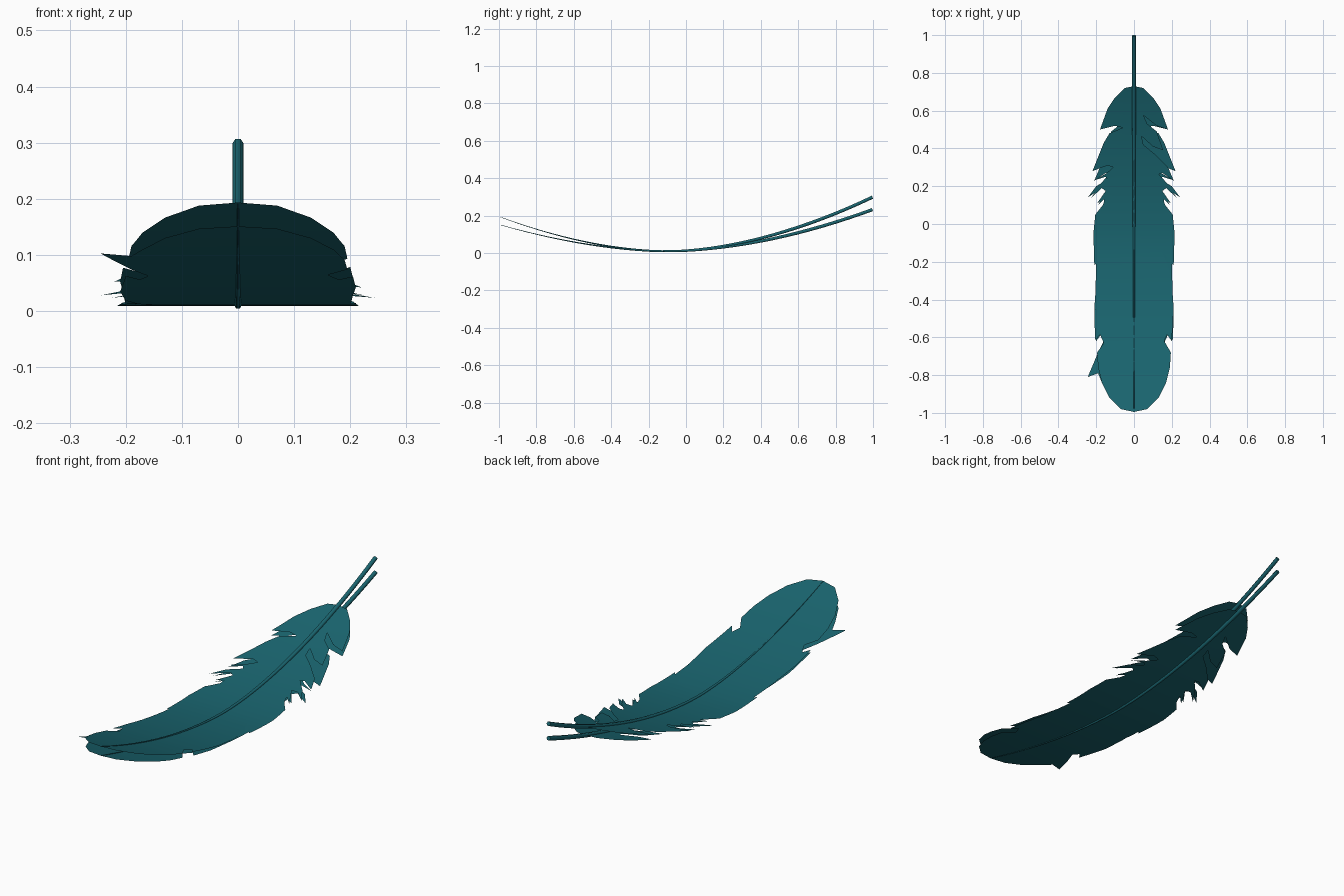
import bpy, bmesh

if "Cube" in bpy.data.objects:
    bpy.data.objects.remove(bpy.data.objects["Cube"])

mat = bpy.data.materials.new("teal")
mat.diffuse_color = (0.01, 0.13, 0.16, 1)
mat.use_nodes = True
mat.node_tree.nodes["Principled BSDF"].inputs["Base Color"].default_value = mat.diffuse_color

# Half outlines of the vane, from quill end to tip: torn side and neat side
TORN = [(.05, .72), (.10, .67), (.14, .61), (.18, .50), (.12, .52), (.05, .575),
        (.07, .53), (.12, .49), (.155, .39), (.10, .41), (.04, .465), (.05, .42),
        (.11, .37), (.18, .30), (.21, .23), (.15, .27), (.13, .265), (.18, .21),
        (.225, .14), (.17, .19), (.14, .19), (.19, .10), (.15, .14), (.165, .10),
        (.205, .05), (.215, -.05), (.21, -.22), (.17, -.17), (.14, -.13),
        (.18, -.22), (.20, -.30), (.21, -.45), (.20, -.62), (.175, -.585), (.16, -.62)]
NEAT = [(.05, .72), (.10, .67), (.14, .61), (.18, .50), (.10, .52), (.06, .51),
        (.13, .48), (.16, .43), (.22, .28), (.14, .31), (.11, .30), (.15, .265),
        (.215, .23), (.15, .25), (.14, .235), (.20, .20), (.245, .14), (.17, .19),
        (.15, .175), (.195, .11), (.16, .13), (.16, .10), (.20, .05), (.215, -.05),
        (.20, -.20), (.205, -.40), (.21, -.50), (.205, -.615), (.18, -.585), (.16, -.63)]
TIP = [(.195, -.68), (.19, -.76), (.17, -.84), (.13, -.92), (.07, -.98)]
STRAY_TIP = [(.19, -.68), (.245, -.81), (.19, -.79), (.17, -.84), (.13, -.92), (.07, -.98)]


def bend(y, s):
    d = y + 0.1
    return 0.009 + s * (0.245 if d > 0 else 0.225) * abs(d) ** 1.8


def vane(name, right, left, s):
    pts = [(0, .73)] + right + [(0, -.995)] + [(-x, y) for x, y in reversed(left)]
    bm = bmesh.new()
    bm.faces.new([bm.verts.new((x, y, 0)) for x, y in pts])
    bmesh.ops.triangulate(bm, faces=bm.faces[:])
    # cut across the length so the sheet can follow the bend
    for i in range(1, 35):
        bmesh.ops.bisect_plane(bm, geom=bm.verts[:] + bm.edges[:] + bm.faces[:],
                               plane_co=(0, -1 + i * .05, 0), plane_no=(0, 1, 0), dist=1e-5)
    for v in bm.verts:
        v.co.z = bend(v.co.y, s)
    bm.normal_update()
    for f in bm.faces:
        f.smooth = True
        if f.normal.z < 0:
            f.normal_flip()
    me = bpy.data.meshes.new(name)
    bm.to_mesh(me)
    bm.free()
    me.materials.append(mat)
    bpy.context.collection.objects.link(bpy.data.objects.new(name, me))


def quill(name, s):
    cu = bpy.data.curves.new(name, 'CURVE')
    cu.dimensions = '3D'
    cu.bevel_depth = 0.01
    cu.bevel_resolution = 1
    cu.use_fill_caps = True
    n = 31
    sp = cu.splines.new('POLY')
    sp.points.add(n - 1)
    for i, p in enumerate(sp.points):
        y = 0.997 - 1.99 * i / (n - 1)
        p.co = (0, y, bend(y, s), 1)
        p.radius = 1.0 if y > .6 else 0.12 + 0.88 * (y + 1) / 1.6
    cu.materials.append(mat)
    bpy.context.collection.objects.link(bpy.data.objects.new(name, cu))


# Two stacked feathers, the lower one flatter and mirrored
vane("upper_vane", TORN + TIP, NEAT + TIP, 1.0)
quill("upper_quill", 1.0)
vane("lower_vane", NEAT + TIP, TORN + STRAY_TIP, 0.77)
quill("lower_quill", 0.77)
